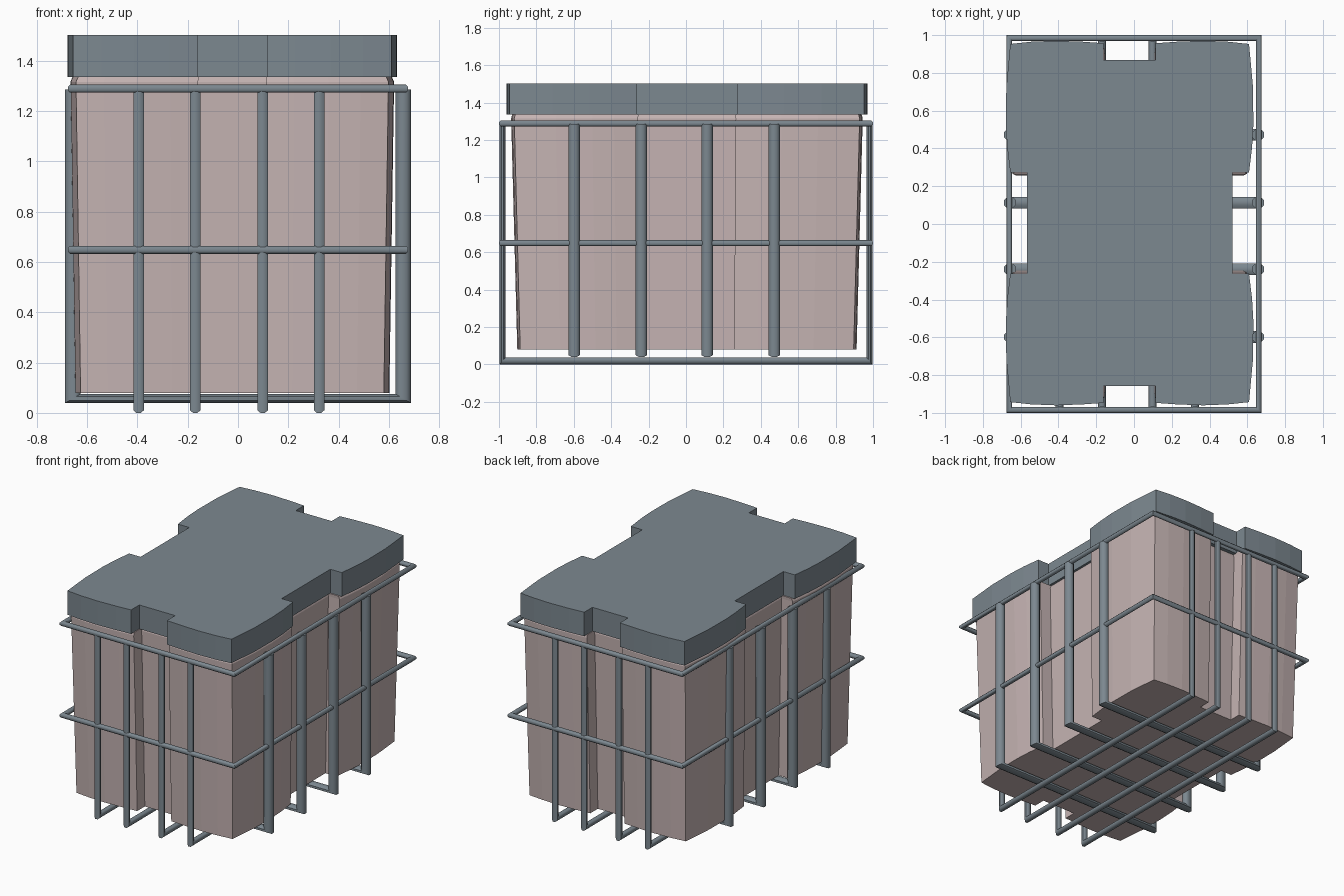
import bpy, bmesh, math

if "Cube" in bpy.data.objects:
    bpy.data.objects.remove(bpy.data.objects["Cube"])


def material(name, rgb):
    m = bpy.data.materials.new(name)
    m.diffuse_color = (*rgb, 1)
    m.use_nodes = True
    m.node_tree.nodes["Principled BSDF"].inputs["Base Color"].default_value = m.diffuse_color
    return m


GREY = material("slate_grey", (0.202, 0.246, 0.279))
PINK = material("dusty_pink", (0.56, 0.455, 0.45))


def loft(name, loops, mat, smooth=0, closed=False):
    """Skin a list of equal-length point loops, capping the ends unless closed."""
    bm = bmesh.new()
    rows = [[bm.verts.new(p) for p in lp] for lp in loops]
    n = len(rows[0])
    pairs = list(zip(rows, rows[1:])) + ([(rows[-1], rows[0])] if closed else [])
    for a, b in pairs:
        for i in range(n):
            j = (i + 1) % n
            bm.faces.new((a[i], a[j], b[j], b[i]))
    if not closed:
        bm.faces.new(rows[0][::-1])
        bm.faces.new(rows[-1])
    bmesh.ops.recalc_face_normals(bm, faces=bm.faces)
    me = bpy.data.meshes.new(name)
    bm.to_mesh(me)
    bm.free()
    me.materials.append(mat)
    ob = bpy.data.objects.new(name, me)
    bpy.context.collection.objects.link(ob)
    if smooth:
        bpy.ops.object.select_all(action='DESELECT')
        ob.select_set(True)
        bpy.context.view_layer.objects.active = ob
        bpy.ops.object.shade_smooth_by_angle(angle=math.radians(smooth))
    return ob


# Outline with a notch in each side, mirrored from one quadrant
quad = [(0.544, 0.0), (0.544, 0.268), (0.632, 0.268), (0.648, 0.40), (0.655, 0.52),
        (0.653, 0.72), (0.632, 0.948), (0.52, 0.96), (0.39, 0.965), (0.25, 0.96),
        (0.138, 0.952), (0.138, 0.862), (0.0, 0.862)]
half = quad + [(-x, y) for x, y in quad[-2::-1]]
outline = half + [(x, -y) for x, y in half[-2:0:-1]]


def layer(z, sx, sy):
    return [(x * sx - 0.023, y * sy + 0.005, z) for x, y in outline]


# Tapered bin and its lid
loft("bin_body", [layer(0.08, 0.953, 0.94), layer(1.315, 0.982, 0.974),
                  layer(1.336, 0.968, 0.968)], PINK)
loft("bin_lid", [layer(1.335, 1, 1), layer(1.502, 1, 1)], GREY)

SIDES = 8
ANG = [2 * math.pi * (i + 0.5) / SIDES for i in range(SIDES)]
K = 1 / math.cos(math.pi / SIDES)


def u_bar(name, along_y, pos, half_w, r_in, r_out, zc, rz, top):
    """U-shaped rod: two uprights joined by a mitred floor bar."""
    loops = []
    for s, end in ((-1, 1), (-1, 0), (1, 0), (1, 1)):
        lp = []
        for a in ANG:
            c, d = math.cos(a) * K, math.sin(a) * K
            w = s * (half_w + r_in * c)
            z = top if end else zc - rz * c
            p = pos + r_out * d
            lp.append((p, w, z) if along_y else (w, p, z))
        loops.append(lp)
    loft(name, loops, GREY, 50)


# Rods running front to back, then rods running side to side
for i, x in enumerate((-0.395, -0.17, 0.098, 0.322)):
    u_bar(f"long_rod_{i}", True, x, 0.981, 0.015, 0.021, 0.018, 0.018, 1.285)
for i, y in enumerate((-0.598, -0.239, 0.113, 0.472)):
    u_bar(f"cross_rod_{i}", False, y, 0.657, 0.031, 0.031, 0.057, 0.018, 1.285)

# Rectangular hoops around the rack
for name, z0 in (("middle_hoop", 0.648), ("top_hoop", 1.288)):
    loft(name, [[(sx * (0.661 + 0.015 * K * math.cos(a)),
                  sy * (0.985 + 0.015 * K * math.cos(a)),
                  z0 + 0.016 * K * math.sin(a)) for a in ANG]
                for sx, sy in ((-1, -1), (1, -1), (1, 1), (-1, 1))], GREY, 50, closed=True)
